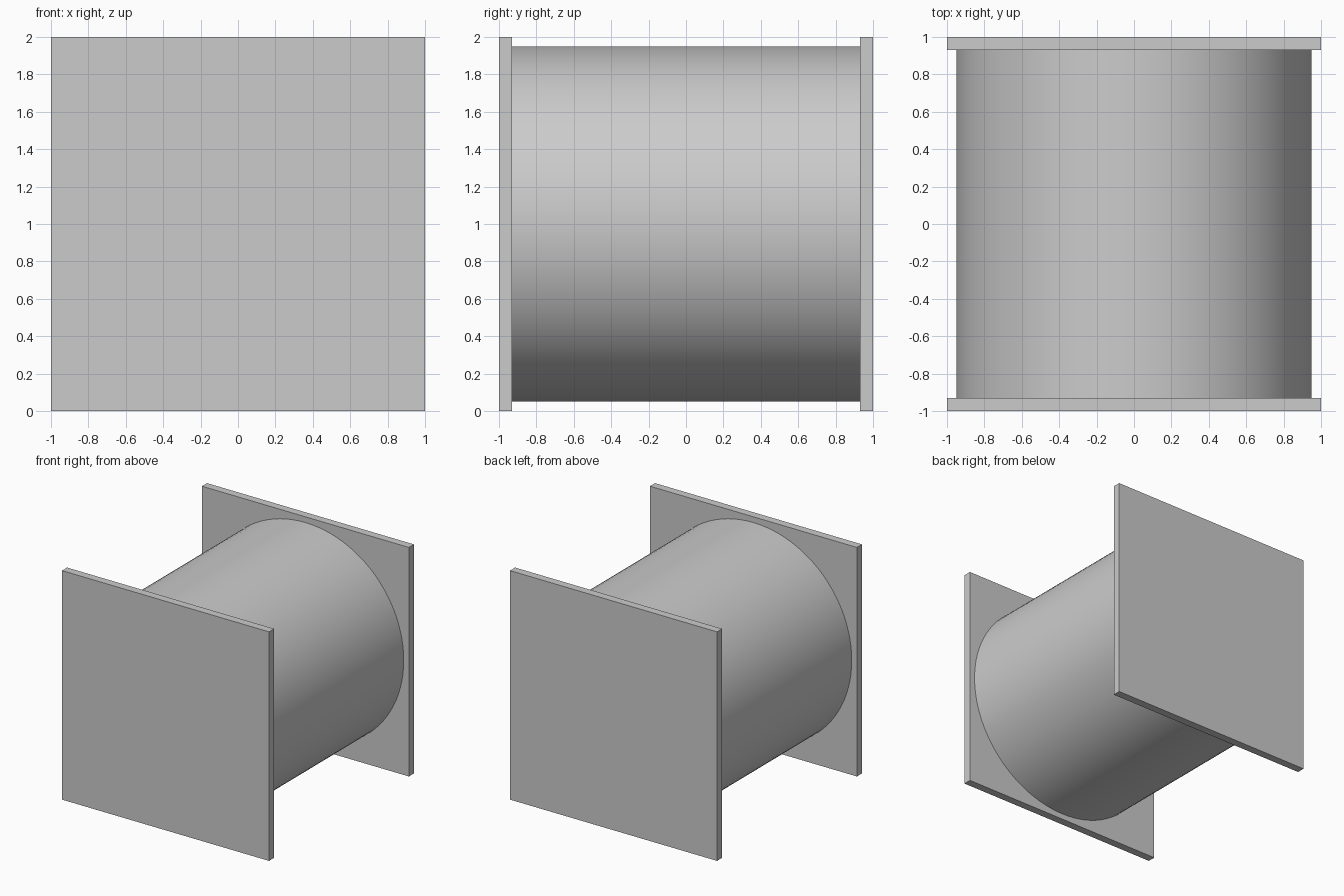
import bpy
import math

cube = bpy.data.objects.get("Cube")
if cube:
    bpy.data.objects.remove(cube, do_unlink=True)

SIZE = 2.0       # flange width and overall length
THICK = 0.07     # flange thickness
RADIUS = 0.95    # drum radius

# Single plain grey
grey = bpy.data.materials.new("plain grey")
grey.use_nodes = True
colour = (0.6, 0.6, 0.6, 1)
grey.diffuse_color = colour
grey.node_tree.nodes["Principled BSDF"].inputs["Base Color"].default_value = colour


def finish(name):
    obj = bpy.context.object
    obj.name = obj.data.name = name
    bpy.ops.object.transform_apply(location=False, rotation=True, scale=True)
    obj.data.materials.append(grey)
    return obj


# Square end flanges
for name, side in (("front_flange", -1), ("back_flange", 1)):
    bpy.ops.mesh.primitive_cube_add(
        size=1, location=(0, side * (SIZE - THICK) / 2, SIZE / 2))
    bpy.context.object.scale = (SIZE, THICK, SIZE)
    finish(name)

# Round drum between the flanges
bpy.ops.mesh.primitive_cylinder_add(
    vertices=96, radius=RADIUS, depth=SIZE - 2 * THICK,
    location=(0, 0, SIZE / 2), rotation=(math.pi / 2, 0, 0))
finish("drum")
bpy.ops.object.shade_smooth_by_angle(angle=math.radians(30))
